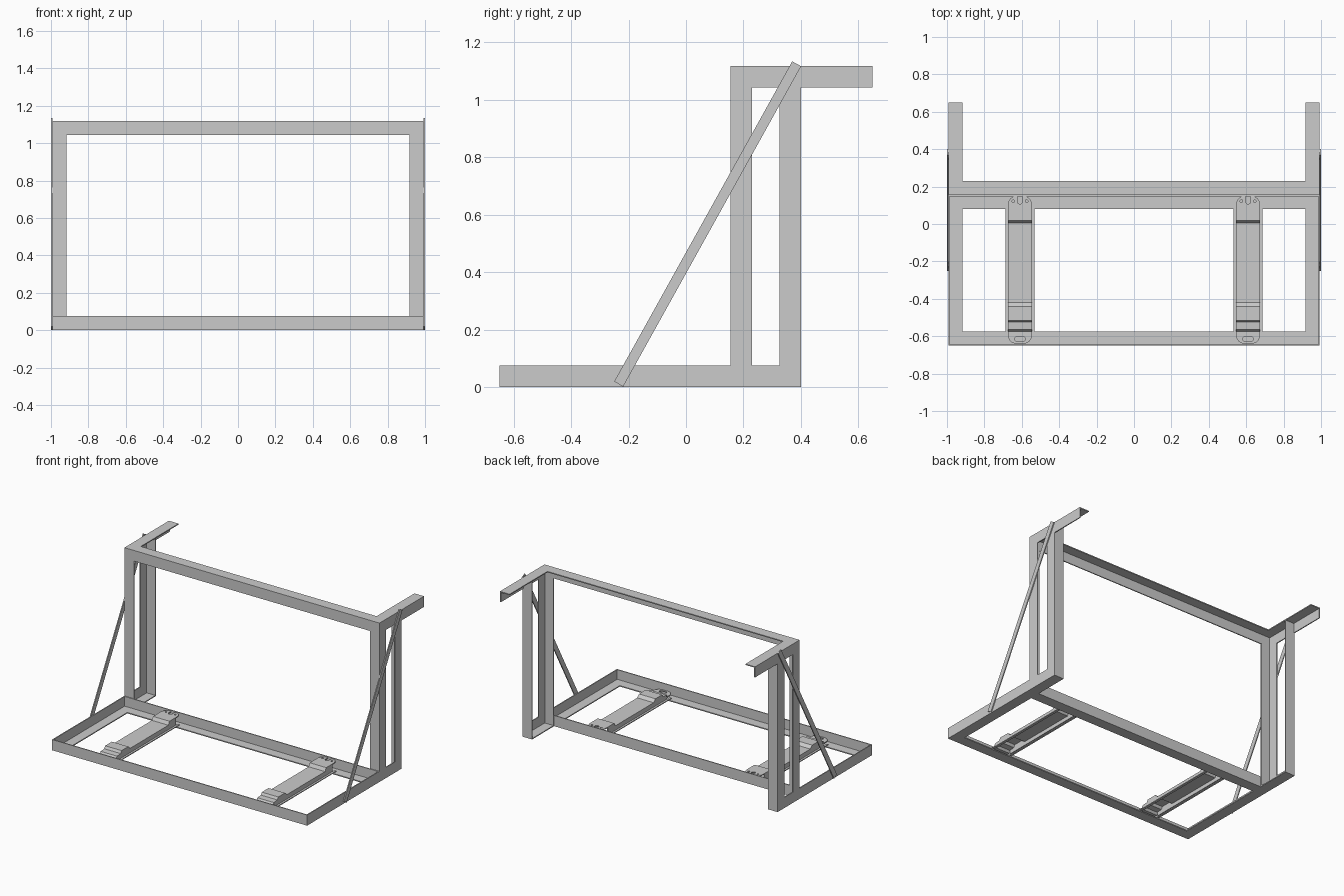
import bpy, bmesh, math
from mathutils import Vector

if "Cube" in bpy.data.objects:
    bpy.data.objects.remove(bpy.data.objects["Cube"])

W, T, X = 0.075, 0.007, 0.993      # angle leg width, thickness, outer half width
FRONT, MID, BACK, TIP, TOP = -0.65, 0.155, 0.40, 0.65, 1.118


def finish(name, bm):
    bmesh.ops.recalc_face_normals(bm, faces=bm.faces)
    me = bpy.data.meshes.new(name)
    bm.to_mesh(me)
    bm.free()
    ob = bpy.data.objects.new(name, me)
    bpy.context.collection.objects.link(ob)
    return ob


def prism(name, points, offset):
    """Extrude a flat polygon along an offset vector."""
    bm = bmesh.new()
    face = bm.faces.new([bm.verts.new(p) for p in points])
    ext = bmesh.ops.extrude_face_region(bm, geom=[face])
    vs = [v for v in ext["geom"] if isinstance(v, bmesh.types.BMVert)]
    bmesh.ops.translate(bm, verts=vs, vec=Vector(offset))
    return finish(name, bm)


def angle_bar(name, start, end, leg_a, leg_b):
    """L section from start to end; both legs grow from the outer corner."""
    p, a, b = Vector(start), Vector(leg_a), Vector(leg_b)
    pts = [(0, 0), (W, 0), (W, T), (T, T), (T, W), (0, W)]
    return prism(name, [p + a * u + b * v for u, v in pts], Vector(end) - p)


UP, DOWN, FWD, REAR = (0, 0, 1), (0, 0, -1), (0, -1, 0), (0, 1, 0)

# Long cross rails
angle_bar("base_front_rail", (-X, FRONT, 0), (X, FRONT, 0), REAR, UP)
angle_bar("base_rear_rail", (-X, MID, 0), (X, MID, 0), FWD, UP)
angle_bar("top_rail", (-X, MID, TOP), (X, MID, TOP), REAR, DOWN)

# Side rails, posts, arms and diagonal braces
for s, side in ((-1, "left"), (1, "right")):
    x, inward = s * X, (-s, 0, 0)
    angle_bar(side + "_base_rail", (x, FRONT, 0), (x, BACK, 0), inward, UP)
    angle_bar(side + "_front_post", (x, MID, 0), (x, MID, TOP), inward, REAR)
    angle_bar(side + "_rear_post", (x, BACK, 0), (x, BACK, TOP), inward, FWD)
    angle_bar(side + "_top_arm", (x, MID, TOP), (x, TIP, TOP), inward, DOWN)
    prism(side + "_brace",
          [(x, -0.25, 0.019), (x, -0.219, 0.001), (x, 0.401, 1.117), (x, 0.37, 1.134)],
          (s * (1 - X), 0, 0))


# Pressed mounting plates, stepped along their length
STEPS = [(-0.64, 0.03), (-0.575, 0.03), (-0.565, 0.045), (-0.525, 0.048), (-0.515, 0.065),
         (-0.44, 0.065), (-0.42, 0.045), (0.005, 0.045), (0.018, 0.068), (0.15, 0.068)]


def slot_cutter(x, y, rx, ry):
    """Stadium-shaped hole cutter."""
    r, dx, dy = min(rx, ry), max(rx - ry, 0), max(ry - rx, 0)
    pts = []
    for i in range(24):
        a = math.tau * (i + 0.5) / 24
        c, n = math.cos(a), math.sin(a)
        pts.append((x + r * c + math.copysign(dx, c), y + r * n + math.copysign(dy, n), 0.015))
    ob = prism("slot_cutter", pts, (0, 0, 0.1))
    ob.hide_render = True
    ob.hide_set(True)
    return ob


def mounting_plate(side, cx):
    half = 0.064
    section = STEPS + [(y, z - T) for y, z in reversed(STEPS)]
    ob = prism(side + "_mounting_plate", [(cx - half, y, z) for y, z in section], (2 * half, 0, 0))
    # Round the end corners
    bm = bmesh.new()
    bm.from_mesh(ob.data)
    ends = [e for e in bm.edges
            if abs(e.verts[0].co.y - e.verts[1].co.y) < 1e-5
            and abs(e.verts[0].co.x - e.verts[1].co.x) < 1e-5]
    bmesh.ops.bevel(bm, geom=ends, offset=0.045, segments=6, profile=0.5, affect='EDGES')
    bm.to_mesh(ob.data)
    bm.free()
    # Bolt slots and small holes
    for dx, y, rx, ry in ((0, -0.615, 0.028, 0.014), (0, 0.135, 0.014, 0.028),
                          (-0.036, 0.122, 0.007, 0.007), (0.036, 0.122, 0.007, 0.007)):
        mod = ob.modifiers.new("slot", 'BOOLEAN')
        mod.object = slot_cutter(cx + dx, y, rx, ry)
        mod.solver = 'EXACT'
    # Turned-down edges with a narrow outer lip
    mid = [p for p in STEPS if -0.57 < p[0] < 0.1] + [(0.09, 0.068)]
    for s in (-1, 1):
        x = cx + s * half
        prism(side + "_plate_edge", [(x, y, z) for y, z in mid] + [(x, 0.09, 0.012), (x, -0.565, 0.012)],
              (-s * T, 0, 0))
        prism(side + "_plate_lip", [(x, -0.6, 0.008), (x, 0.11, 0.008), (x, 0.11, 0.014), (x, -0.6, 0.014)],
              (s * 0.014, 0, 0))


mounting_plate("left", -0.61)
mounting_plate("right", 0.61)
